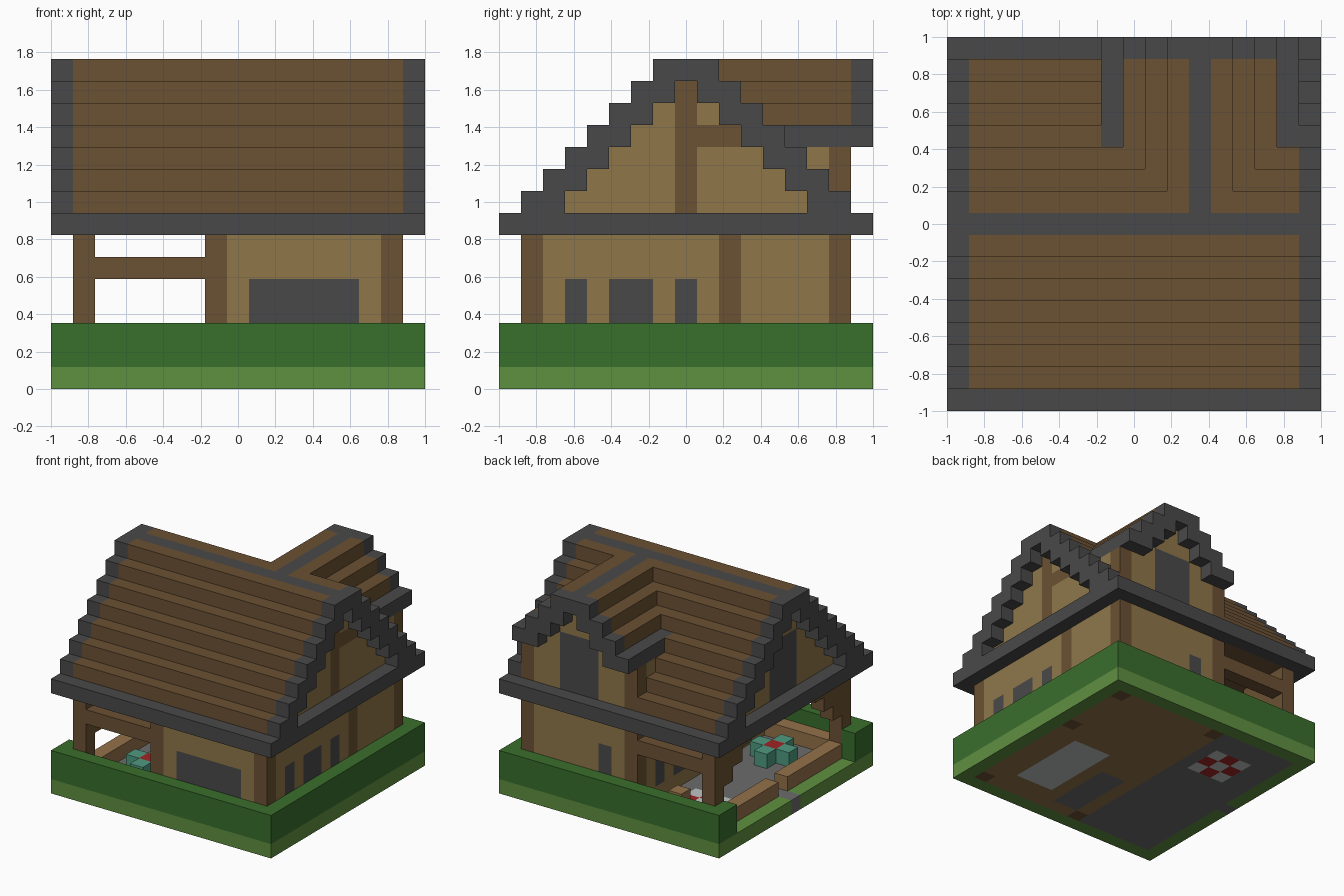
import bpy
import bmesh

old = bpy.data.objects.get("Cube")
if old:
    bpy.data.objects.remove(old, do_unlink=True)

N = 17                 # blocks along each side
U = 2 / N              # block size
LAST = N - 1
cells = {}             # block position -> (part, colour)

COLOURS = {
    "grass_green": "5F9040", "hedge_green": "396E2C", "plaster_tan": "8F774A",
    "timber_brown": "6B5133", "slate_grey": "494949", "oak": "94734A",
    "stone_grey": "6C6C6C", "pale_grey": "BFC4C4", "red": "A02424", "teal": "4F9A80",
}


def linear(c):
    return c / 12.92 if c <= 0.04045 else ((c + 0.055) / 1.055) ** 2.4


def make_material(name, code):
    rgb = [linear(v / 255) for v in bytes.fromhex(code)] + [1.0]
    m = bpy.data.materials.new(name)
    m.use_nodes = True
    m.diffuse_color = rgb
    bsdf = m.node_tree.nodes["Principled BSDF"]
    bsdf.inputs["Base Color"].default_value = rgb
    bsdf.inputs["Roughness"].default_value = 0.9
    return m


materials = {n: make_material(n, c) for n, c in COLOURS.items()}


def span(r):
    return range(r, r + 1) if isinstance(r, int) else range(r[0], r[1] + 1)


def box(part, colour, xs, ys, zs):
    """Fill an inclusive range of blocks, replacing what was there."""
    for i in span(xs):
        for j in span(ys):
            for k in span(zs):
                cells[i, j, k] = (part, colour)


ALL = (0, LAST)
MID = (1, LAST - 1)

# Ground: grass rim, porch paving, house floor
box("grass_rim", "grass_green", ALL, ALL, 0)
box("porch_floor", "stone_grey", (1, 6), MID, 0)
box("garden_path", "stone_grey", 0, 8, 0)
box("house_floor", "oak", (7, 15), MID, 0)
box("pale_rug", "pale_grey", (11, 13), (3, 8), 0)
box("stone_slab", "stone_grey", (8, 9), (2, 6), 0)
for i in range(3, 6):
    for j in range(11, 14):
        box("picnic_mat", "pale_grey" if (i + j) % 2 == 0 else "red", i, j, 0)

# Hedge around three sides, with short returns beside the porch
for edge in (0, LAST):
    box("hedge", "hedge_green", ALL, edge, (1, 2))
box("hedge", "hedge_green", LAST, ALL, (1, 2))
for ys in ((0, 1), (15, 16)):
    box("hedge", "hedge_green", 0, ys, (1, 2))

# Low porch fence with an entry gap
for ys in ((2, 7), (9, 14)):
    box("porch_fence", "oak", 1, ys, 1)
for j in (1, 15):
    box("porch_fence", "oak", (2, 6), j, 1)

# Flower table and stool
for i, j in ((3, 4), (5, 4), (4, 3), (4, 5)):
    box("flower_petals", "teal", i, j, 1)
box("flower_centre", "red", 4, 4, 1)
box("stool", "oak", 5, 13, 1)

# House walls
for i in (7, 15):
    box("side_wall", "plaster_tan", i, MID, (1, 6))
for j in (1, 15):
    box("end_wall", "plaster_tan", (7, 15), j, (1, 6))

# Windows and door
WIN = (2, 4)
box("front_window", "slate_grey", (9, 13), 1, WIN)
box("back_window", "slate_grey", 9, 15, WIN)
for ys in (3, (5, 6), 8):
    box("side_window", "slate_grey", 15, ys, WIN)
for ys in (13, (10, 11)):
    box("porch_window", "slate_grey", 7, ys, WIN)
box("door", "timber_brown", 7, 8, (1, 4))

# Timber posts, porch beams and stepped brackets
for j in (1, 15):
    for i in (7, 15):
        box("house_post", "timber_brown", i, j, (0, 6))
    box("porch_post", "timber_brown", 1, j, (1, 6))
    box("porch_beam", "timber_brown", (2, 6), j, 5)
box("house_post", "timber_brown", 15, 10, (0, 6))
for step in range(3):
    k = 4 + step
    box("porch_bracket", "timber_brown", 1, (2, 2 + step), k)
    box("porch_bracket", "timber_brown", 1, (14 - step, 14), k)

# Eaves slab
box("eaves", "slate_grey", ALL, ALL, 7)
box("ceiling", "timber_brown", MID, MID, 7)

# Main gable walls
for k in range(8, 14):
    for i in (1, 15):
        box("gable_wall", "plaster_tan", i, (k - 5, 21 - k), k)
box("gable_window", "slate_grey", 1, (7, 9), (8, 11))
box("gable_post", "timber_brown", 15, 8, (8, 13))

# Main stepped roof with grey rakes and ridge
for k in range(8, 15):
    for ys in ((k - 7, k - 6), (22 - k, 23 - k)):
        box("main_roof", "timber_brown", MID, ys, k)
        for i in ALL:
            box("roof_rake", "slate_grey", i, ys, k)
box("roof_ridge", "slate_grey", ALL, 8, 14)

# Rear dormer walls, window and posts
for k in range(8, 14):
    half = 4 if k < 11 else 13 - k + 1
    box("dormer_wall", "plaster_tan", (11 - half, 11 + half), 15, k)
for i in (7, 15):
    box("dormer_side", "plaster_tan", i, (12, 14), (9, 10))
    box("dormer_side", "plaster_tan", i, 14, 8)
    box("dormer_post", "timber_brown", i, 15, (8, 10))
box("dormer_window", "slate_grey", (10, 12), 15, (8, 11))

# Rear dormer roof
for k in range(11, 15):
    for xs in ((k - 4, k - 3), (25 - k, 26 - k)):
        box("dormer_roof", "timber_brown", xs, (9, 15), k)
        box("dormer_rake", "slate_grey", xs, LAST, k)
for i in (7, 15):
    box("dormer_eave", "slate_grey", i, (12, LAST), 11)
box("dormer_ridge", "slate_grey", 11, (9, LAST), 14)

# Turn the blocks of each part into one mesh of exposed faces
parts = {}
for pos, (part, colour) in cells.items():
    parts.setdefault(part, []).append((pos, colour))

for part, blocks in parts.items():
    bm = bmesh.new()
    verts = {}
    names = sorted({c for _, c in blocks})

    def corner(p):
        if p not in verts:
            verts[p] = bm.verts.new((p[0] * U - 1, p[1] * U - 1, p[2] * U))
        return verts[p]

    for pos, colour in blocks:
        for axis in range(3):
            for side in (0, 1):
                near = list(pos)
                near[axis] += 2 * side - 1
                if tuple(near) in cells:
                    continue
                b, c = (axis + 1) % 3, (axis + 2) % 3
                loop = []
                for db, dc in ((0, 0), (1, 0), (1, 1), (0, 1)):
                    p = list(pos)
                    p[axis] += side
                    p[b] += db
                    p[c] += dc
                    loop.append(corner(tuple(p)))
                face = bm.faces.new(loop if side else loop[::-1])
                face.material_index = names.index(colour)
    mesh = bpy.data.meshes.new(part)
    bm.to_mesh(mesh)
    bm.free()
    for n in names:
        mesh.materials.append(materials[n])
    bpy.context.scene.collection.objects.link(bpy.data.objects.new(part, mesh))
